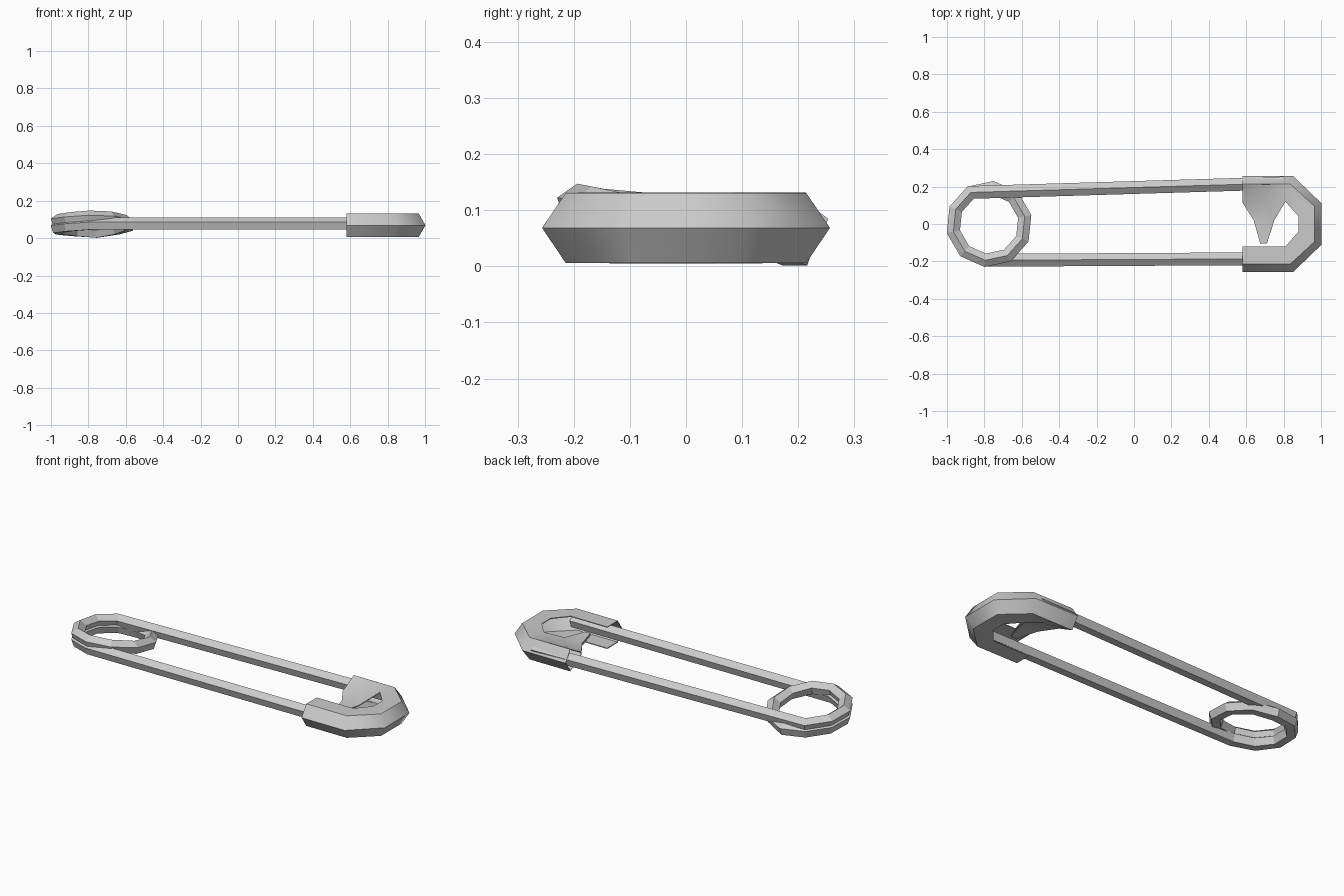
import bpy, bmesh, math
from mathutils import Vector

if "Cube" in bpy.data.objects:
    bpy.data.objects.remove(bpy.data.objects["Cube"])


def finish(name, bm):
    bmesh.ops.remove_doubles(bm, verts=bm.verts, dist=0.0005)
    bmesh.ops.recalc_face_normals(bm, faces=bm.faces)
    me = bpy.data.meshes.new(name)
    bm.to_mesh(me)
    bm.free()
    ob = bpy.data.objects.new(name, me)
    bpy.context.collection.objects.link(ob)
    return ob


def lerp_keys(keys, i):
    for (a, za), (b, zb) in zip(keys, keys[1:]):
        if a <= i <= b:
            return za + (zb - za) * (i - a) / (b - a)


# Wire: front arm, one and a half coil turns, back arm, as one path
path = [Vector((0.84, -0.185, 0.074))]
heights = [(0, 0.074), (5, 0.031), (9.5, 0.116), (14, 0.074)]
for i in range(15):
    a = math.radians(-96 - 36 * i)
    path.append(Vector((-0.775 + 0.195 * math.cos(a), 0.195 * math.sin(a),
                        lerp_keys(heights, i))))
path.append(Vector((0.80, 0.219, 0.074)))

# Five-sided section, one corner upwards, mitred at each bend
bm = bmesh.new()
rings = []
for i, p in enumerate(path):
    d0 = (p - path[max(i - 1, 0)]).to_2d()
    d1 = (path[min(i + 1, len(path) - 1)] - p).to_2d()
    d0 = d0.normalized() if d0.length else d1.normalized()
    d1 = d1.normalized() if d1.length else d0
    t = (d0 + d1).normalized()
    side = Vector((t.y, -t.x, 0)) / max(t.dot(d0), 0.5)
    ring = []
    for k in range(5):
        a = math.tau * k / 5
        ring.append(bm.verts.new(p + side * 0.036 * math.sin(a)
                                 + Vector((0, 0, 0.036 * math.cos(a)))))
    rings.append(ring)
for r, s in zip(rings, rings[1:]):
    for k in range(5):
        bm.faces.new((r[k], r[(k + 1) % 5], s[(k + 1) % 5], s[k]))
bm.faces.new(rings[0])
bm.faces.new(rings[-1])
finish("coiled_wire", bm)

# Clasp: folded sheet bent round the end, upper and lower halves mirrored
MID, HALF = 0.0685, 0.0605
outer = [(0.58, 0.254), (0.85, 0.254), (1.0, 0.11), (1.0, -0.11),
         (0.85, -0.254), (0.58, -0.254)]
crease = [(0.58, 0.213), (0.835, 0.213), (0.965, 0.093), (0.965, -0.093),
          (0.835, -0.213), (0.58, -0.213)]
inner = [None, (0.81, 0.12), (0.88, 0.04), (0.88, -0.04),
         (0.81, -0.12), (0.58, -0.12)]
# Pinched tab rows: (y, left x, right x, left, middle and right height)
tab = [(0.213, 0.58, 0.835, 1, 1, 1), (0.115, 0.58, 0.81, 0.12, 0.3, 1),
       (0.02, 0.64, 0.75, 0.08, 0.08, 0.15), (-0.105, 0.675, 0.71, 0.08, 0.08, 0.08)]

bm = bmesh.new()
for s in (1, -1):
    def vert(xy, h):
        return bm.verts.new((xy[0], xy[1], MID + s * h * HALF))
    for i in range(5):
        bm.faces.new((vert(outer[i], 0), vert(outer[i + 1], 0),
                      vert(crease[i + 1], 1), vert(crease[i], 1)))
        if i:
            bm.faces.new((vert(crease[i], 1), vert(crease[i + 1], 1),
                          vert(inner[i + 1], 1), vert(inner[i], 1)))
    grid = []
    for n, (y, x0, x1, h0, h1, h2) in enumerate(tab):
        yr = 0.12 if n == 1 else y
        grid.append([vert((x0, y), h0), vert(((x0 + x1) / 2, y), h1), vert((x1, yr), h2)])
    for r, q in zip(grid, grid[1:]):
        for k in range(2):
            bm.faces.new((r[k], r[k + 1], q[k + 1], q[k]))
clasp = finish("clasp_cap", bm)
mod = clasp.modifiers.new("sheet", 'SOLIDIFY')
mod.thickness = 0.005
mod.offset = 0
bpy.ops.object.select_all(action='DESELECT')
clasp.select_set(True)
bpy.context.view_layer.objects.active = clasp
bpy.ops.object.modifier_apply(modifier="sheet")
bpy.ops.object.shade_smooth_by_angle(angle=math.radians(50))
